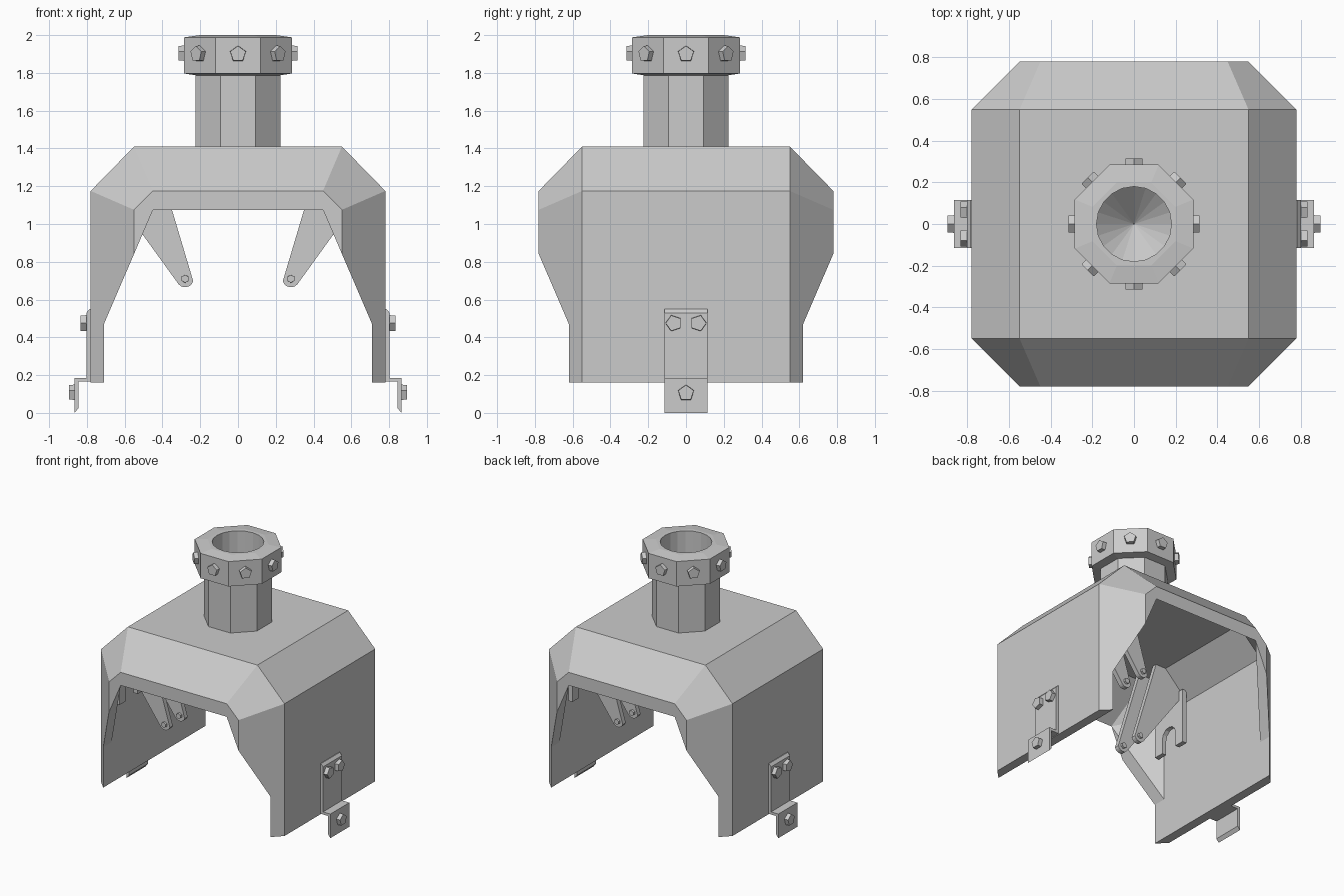
import bpy, bmesh, math
from mathutils import Vector, Matrix

if "Cube" in bpy.data.objects:
    bpy.data.objects.remove(bpy.data.objects["Cube"])


def finish(name, bm):
    bmesh.ops.recalc_face_normals(bm, faces=bm.faces)
    me = bpy.data.meshes.new(name)
    bm.to_mesh(me)
    bm.free()
    ob = bpy.data.objects.new(name, me)
    bpy.context.collection.objects.link(ob)
    return ob


def hull(name, pts):
    """Convex solid from points given in one quadrant, mirrored in x and y."""
    bm = bmesh.new()
    for x, y, z in pts:
        for sx in (-1, 1):
            for sy in (-1, 1):
                bm.verts.new((sx * x, sy * y, z))
    r = bmesh.ops.convex_hull(bm, input=bm.verts)
    junk = {g for g in r["geom_interior"] + r["geom_unused"] if isinstance(g, bmesh.types.BMVert)}
    bmesh.ops.delete(bm, geom=list(junk), context='VERTS')
    bmesh.ops.dissolve_limit(bm, angle_limit=0.02, verts=bm.verts, edges=bm.edges)
    return finish(name, bm)


def prism(name, pts, axis, lo, hi, sx=1):
    """Extrude an (x,z) profile along y, or a (y,z) profile along x."""
    bm = bmesh.new()
    place = (lambda a, b, c: (sx * a, c, b)) if axis == 'y' else (lambda a, b, c: (sx * c, a, b))
    f = bm.faces.new([bm.verts.new(place(a, b, lo)) for a, b in pts])
    new = bmesh.ops.extrude_face_region(bm, geom=[f])["geom"]
    d = Vector(place(0, 0, hi)) - Vector(place(0, 0, lo))
    bmesh.ops.translate(bm, vec=d, verts=[g for g in new if isinstance(g, bmesh.types.BMVert)])
    return finish(name, bm)


def loft(name, rings, n, turn=0.0):
    """Stack of regular n-gons (radius, z), capped at both ends."""
    bm = bmesh.new()
    loops = [[bm.verts.new((r * math.cos(turn + i * math.tau / n), r * math.sin(turn + i * math.tau / n), z))
              for i in range(n)] for r, z in rings]
    for a, b in zip(loops, loops[1:]):
        for i in range(n):
            bm.faces.new((a[i], a[(i + 1) % n], b[(i + 1) % n], b[i]))
    bm.faces.new(loops[0])
    bm.faces.new(loops[-1])
    return finish(name, bm)


def bolt(name, pos, direction, r=0.045, h=0.03, n=5, roll=0.0):
    bm = bmesh.new()
    m = Vector(direction).to_track_quat('Z', 'Y').to_matrix().to_4x4()
    m = Matrix.Translation(pos) @ m @ Matrix.Rotation(roll, 4, 'Z') @ Matrix.Translation((0, 0, h / 2 - 0.005))
    bmesh.ops.create_cone(bm, cap_ends=True, segments=n, radius1=r, radius2=r * 0.95, depth=h + 0.01, matrix=m)
    return finish(name, bm)


def cut(ob, cutter):
    mod = ob.modifiers.new("cut", 'BOOLEAN')
    mod.operation, mod.solver, mod.object = 'DIFFERENCE', 'EXACT', cutter
    bpy.context.view_layer.objects.active = ob
    bpy.ops.object.modifier_apply(modifier=mod.name)


# Bent sheet housing: faceted outside, hollow inside, open front and back
housing = hull("housing", [(.55, .55, 1.41), (.78, .55, 1.175), (.45, .78, 1.175), (.55, .78, 1.075),
                           (.78, .55, .16), (.55, .78, .16)])
cavity = hull("cavity_cutter", [(.515, .515, 1.34), (.71, .52, 1.145), (.45, .78, 1.075), (.33, .90, .955),
                                (.71, .52, -.1), (.33, .90, -.1)])
opening = prism("opening_cutter", [(-.45, 1.075), (.45, 1.075), (.71, .47), (.71, -.1), (-.71, -.1), (-.71, .47)],
                'y', -1, 1)
cut(housing, cavity)
cut(housing, opening)

# Octagonal neck and collar with a round socket
k = 1 / math.cos(math.pi / 8)
neck = loft("neck", [(.225 * k, 1.37), (.225 * k, 1.80)], 8, math.pi / 8)
collar = loft("collar", [(.21 * k, 1.785), (.285 * k, 1.797), (.285 * k, 1.988), (.2 * k, 2.0)], 8, math.pi / 8)
bore = loft("bore_cutter", [(.001, 1.45), (.18, 1.62), (.18, 2.1)], 20)
cut(neck, bore)
cut(collar, bore)
for c in (cavity, opening, bore):
    bpy.data.objects.remove(c)
for i in range(8):
    d = Vector((math.cos(i * math.pi / 4), math.sin(i * math.pi / 4), 0))
    bolt("collar_bolt", d * .285 + Vector((0, 0, 1.9)), d)

# Stepped side brackets with bolts
step = [(.775, .165), (.775, .55), (.785, .55), (.803, .53), (.803, .185), (.865, .185), (.865, 0),
        (.845, .025), (.845, .165)]
for s in (-1, 1):
    prism("side_bracket", step, 'y', -.115, .115, s)
    for t in (-1, 1):
        bolt("bracket_upper_bolt", (s * .803, t * .065, .475), (s, 0, 0), roll=-s * t * math.pi / 2)
    bolt("bracket_lower_bolt", (s * .865, 0, .105), (s, 0, 0))

# Inner hanger on each side: two tapered arms, pins and a notched back plate
tip = [(.28 + .045 * math.cos(a), .71 + .045 * math.sin(a))
       for a in (math.radians(-38 - i * 125 / 6) for i in range(7))]
arm = tip + [(.43, 1.345), (.515, 1.345), (.675, 1.18)]
notch = [(.07 * math.cos(i * math.pi / 6), .89 + .07 * math.sin(i * math.pi / 6)) for i in range(7)]
for s, yc in ((1, .32), (-1, -.38)):
    for t in (-1, 1):
        y = yc + t * .09
        prism("hanger_arm", arm, 'y', y - .018, y + .018, s)
        for d in (-1, 1):
            bolt("hanger_pin", (s * .28, y + d * .018, .71), (0, d, 0), .022, .016, 6)
    plate = [(.15, .78), (.15, 1.2), (-.15, 1.2), (-.15, .78), (-.07, .78)] + notch[::-1] + [(.07, .78)]
    prism("hanger_back_plate", [(yc + a, b) for a, b in plate], 'x', .635, .67, s)
